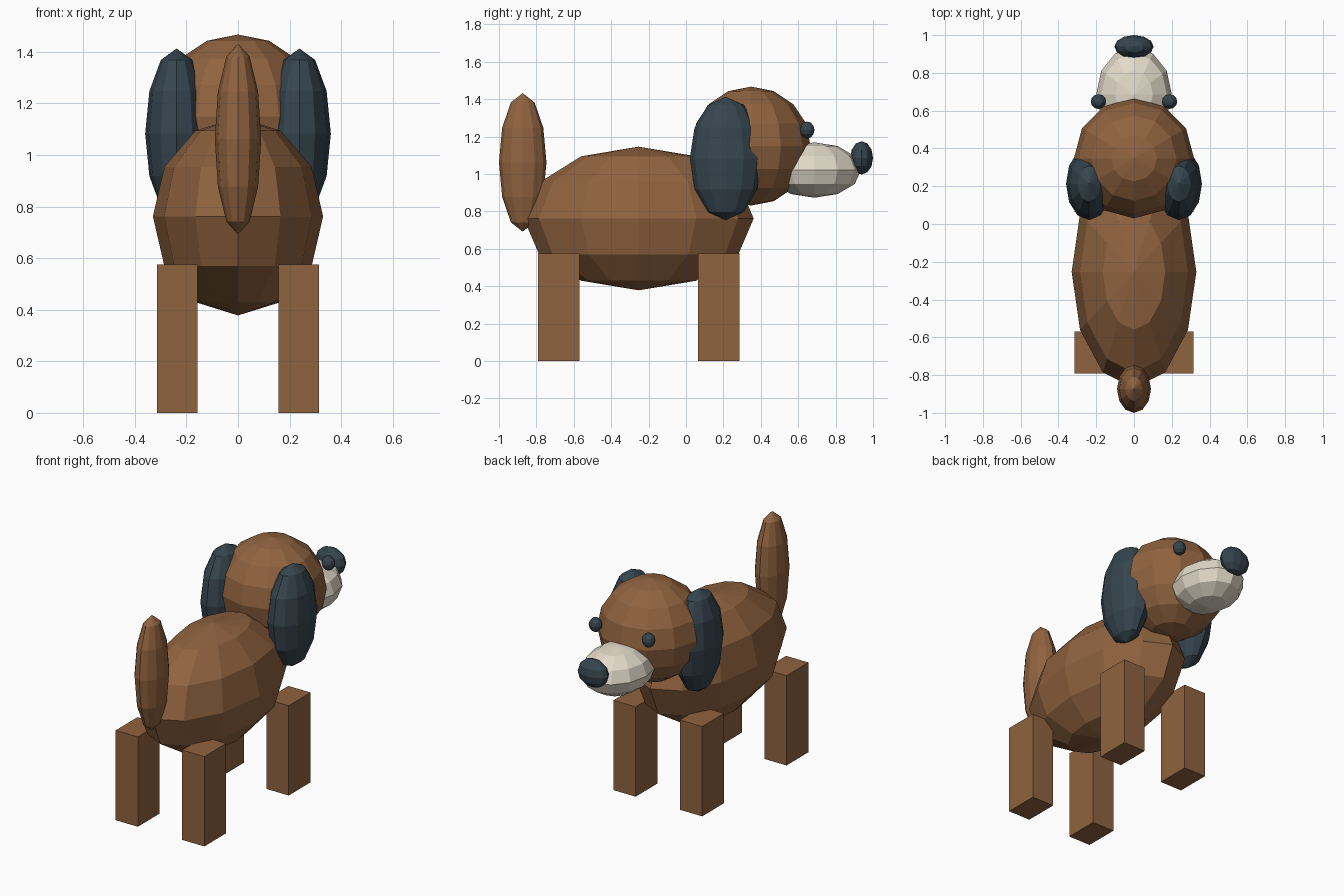
import bpy

if "Cube" in bpy.data.objects:
    bpy.data.objects.remove(bpy.data.objects["Cube"])


def material(name, rgb):
    m = bpy.data.materials.new(name)
    m.diffuse_color = (*rgb, 1)
    m.use_nodes = True
    m.node_tree.nodes["Principled BSDF"].inputs["Base Color"].default_value = m.diffuse_color
    return m


BROWN = material("brown", (0.28, 0.125, 0.05))
DARK = material("charcoal", (0.037, 0.06, 0.078))
CREAM = material("cream", (0.76, 0.70, 0.58))


def finish(name, mat, size):
    ob = bpy.context.object
    ob.name = name
    ob.scale = size
    bpy.ops.object.transform_apply(location=False, rotation=False, scale=True)
    ob.data.materials.append(mat)


def ellipsoid(name, mat, centre, radii, segments=12, rings=6):
    bpy.ops.mesh.primitive_uv_sphere_add(
        segments=segments, ring_count=rings, radius=1, location=centre)
    finish(name, mat, radii)


def box(name, mat, centre, size):
    bpy.ops.mesh.primitive_cube_add(size=1, location=centre)
    finish(name, mat, size)


# Body, tail and head
ellipsoid("body", BROWN, (0, -0.253, 0.762), (0.33, 0.615, 0.384))
ellipsoid("tail", BROWN, (0, -0.873, 1.062), (0.09, 0.127, 0.37))
ellipsoid("head", BROWN, (0, 0.348, 1.149), (0.318, 0.318, 0.318), 12, 8)

# Muzzle and nose
ellipsoid("muzzle", CREAM, (0, 0.686, 1.021), (0.2, 0.25, 0.148))
ellipsoid("nose", DARK, (0, 0.939, 1.086), (0.104, 0.061, 0.089))

# Paired eyes, ears and legs
for side, s in (("left", -1), ("right", 1)):
    ellipsoid(f"eye_{side}", DARK, (s * 0.188, 0.648, 1.235), (0.041, 0.039, 0.045))
    ellipsoid(f"ear_{side}", DARK, (s * 0.238, 0.213, 1.083), (0.122, 0.193, 0.33))
    for end, y in (("front", 0.175), ("back", -0.68)):
        box(f"leg_{end}_{side}", BROWN, (s * 0.236, y, 0.288), (0.158, 0.222, 0.576))
